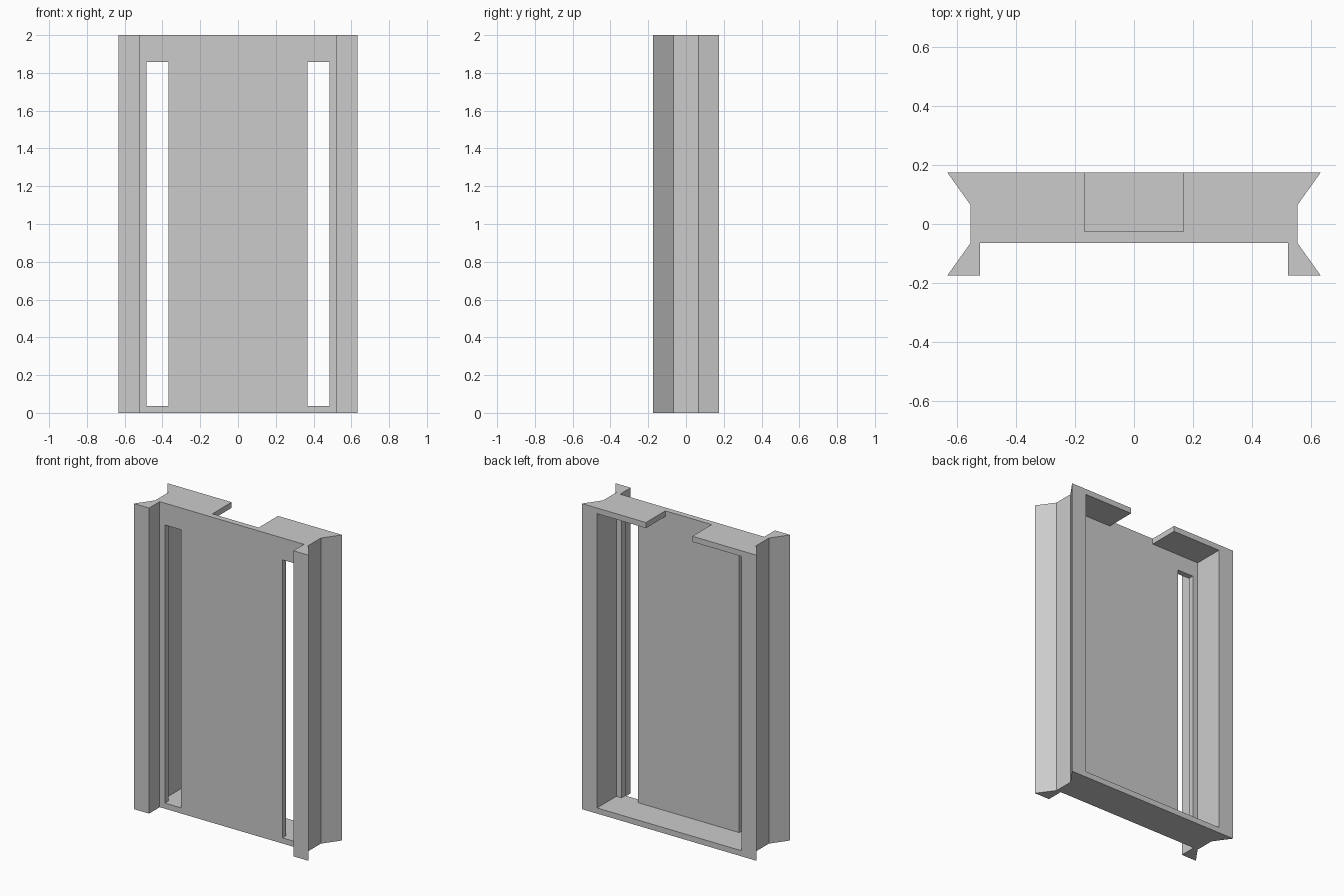
import bpy
import bmesh

cube = bpy.data.objects.get("Cube")
if cube:
    bpy.data.objects.remove(cube, do_unlink=True)

HEIGHT = 2.0
HALF_W, WAIST, FLANGE = 0.632, 0.554, 0.522   # half widths of the section
HALF_D, BEND = 0.174, 0.065                   # half depth, where the bevels end
PANEL_FRONT, PANEL_BACK = -0.064, -0.026
RIM = 0.037

grey = bpy.data.materials.new("plain_grey")
grey.use_nodes = True
colour = (0.6, 0.6, 0.6, 1)
grey.diffuse_color = colour
grey.node_tree.nodes["Principled BSDF"].inputs["Base Color"].default_value = colour


def extrude_profile(name, points, z0, z1):
    """Solid prism from an outline in the xy plane."""
    bm = bmesh.new()
    face = bm.faces.new([bm.verts.new((x, y, z0)) for x, y in points])
    new = bmesh.ops.extrude_face_region(bm, geom=[face])["geom"]
    top = [v for v in new if isinstance(v, bmesh.types.BMVert)]
    bmesh.ops.translate(bm, verts=top, vec=(0, 0, z1 - z0))
    bmesh.ops.recalc_face_normals(bm, faces=bm.faces)
    mesh = bpy.data.meshes.new(name)
    bm.to_mesh(mesh)
    bm.free()
    obj = bpy.data.objects.new(name, mesh)
    bpy.context.collection.objects.link(obj)
    return obj


def cut_box(target, name, x0, x1, y0, y1, z0, z1):
    """Cut a box out of the target, then discard the cutter."""
    cutter = extrude_profile(name, [(x0, y0), (x1, y0), (x1, y1), (x0, y1)], z0, z1)
    cutter.hide_render = True
    mod = target.modifiers.new(name, "BOOLEAN")
    mod.operation, mod.solver, mod.object = "DIFFERENCE", "EXACT", cutter
    bpy.context.view_layer.objects.active = target
    bpy.ops.object.modifier_apply(modifier=name)
    bpy.data.objects.remove(cutter, do_unlink=True)


# Channel section with flared side rails, front to back on one side
half = [(FLANGE, PANEL_FRONT), (FLANGE, -HALF_D), (HALF_W, -HALF_D),
        (WAIST, -BEND), (WAIST, BEND), (HALF_W, HALF_D)]
section = half + [(-x, y) for x, y in reversed(half)]
frame = extrude_profile("tray_frame", section, 0, HEIGHT)
frame.data.materials.append(grey)

# Recess in the back, leaving a thin rim
cut_box(frame, "back_recess", -FLANGE, FLANGE, PANEL_BACK, 0.3, RIM, HEIGHT - RIM)

# Notch in the top rim
cut_box(frame, "top_notch", -0.168, 0.168, PANEL_BACK, 0.3, 1.9, 2.1)

# Tall slots through the front panel
for side in (-1, 1):
    x0, x1 = sorted((side * 0.367, side * 0.484))
    cut_box(frame, "panel_slot", x0, x1, -0.1, 0.05, RIM, 1.857)
